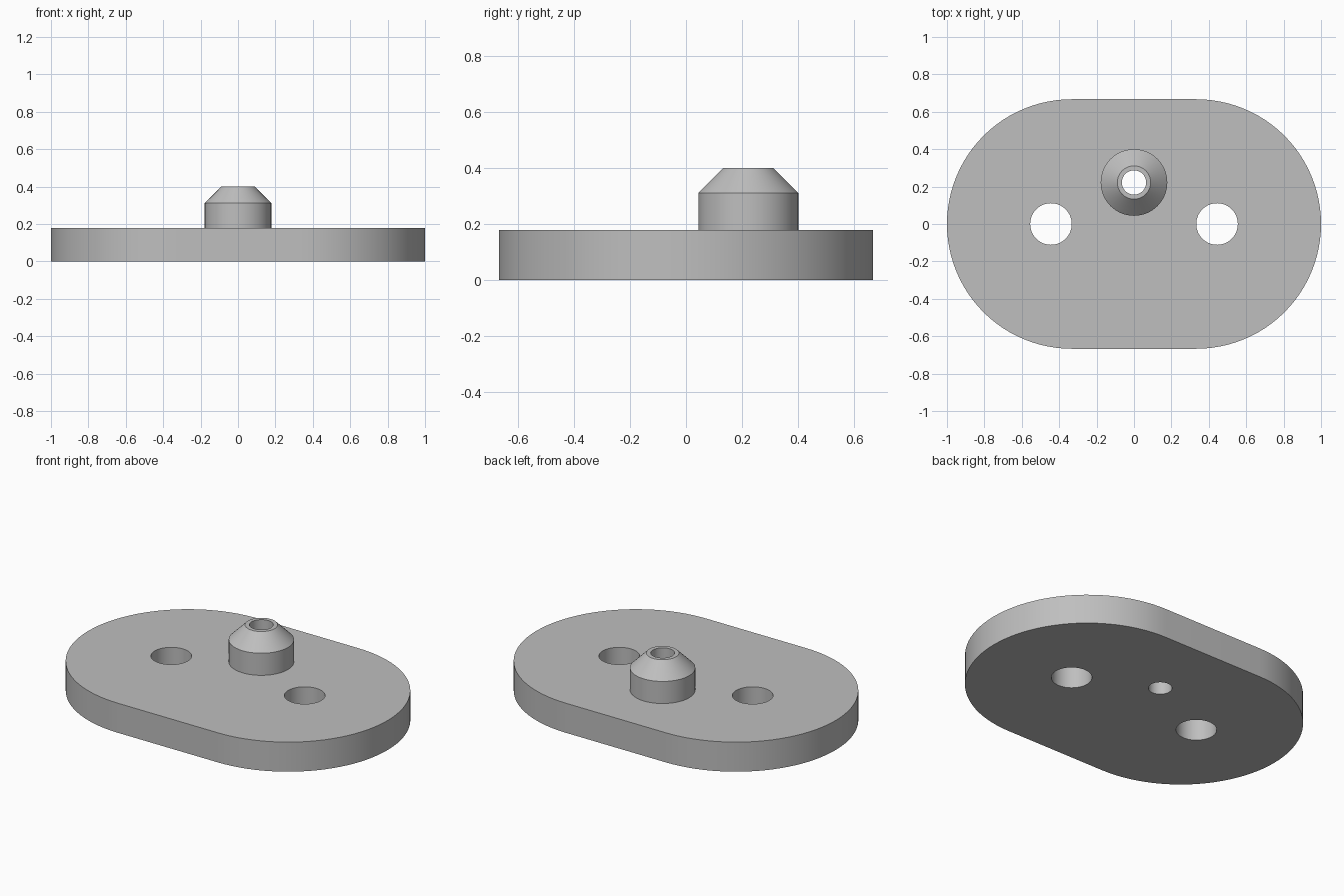
import bpy, bmesh
from math import pi, cos, sin

cube = bpy.data.objects.get("Cube")
if cube:
    bpy.data.objects.remove(cube, do_unlink=True)

PLATE_TOP = 0.178
BOSS_Y = 0.222

grey = bpy.data.materials.new("plain_grey")
grey.use_nodes = True
colour = (0.52, 0.52, 0.52, 1)
grey.diffuse_color = colour
grey.node_tree.nodes["Principled BSDF"].inputs["Base Color"].default_value = colour


def circle(radius, x=0, y=0, start=0, sweep=2 * pi, steps=64, closed=True):
    """Points along a circle or an arc."""
    count = steps if closed else steps + 1
    angles = [start + sweep * i / steps for i in range(count)]
    return [(x + radius * cos(a), y + radius * sin(a)) for a in angles]


def solid(name, sections):
    """Closed solid through matching outlines, given as (height, outline)."""
    bm = bmesh.new()
    rings = [[bm.verts.new((x, y, z)) for x, y in outline] for z, outline in sections]
    for low, high in zip(rings, rings[1:]):
        for i in range(len(low)):
            j = (i + 1) % len(low)
            bm.faces.new((low[i], low[j], high[j], high[i]))
    bm.faces.new(rings[0][::-1])
    bm.faces.new(rings[-1])
    mesh = bpy.data.meshes.new(name)
    bm.to_mesh(mesh)
    bm.free()
    mesh.materials.append(grey)
    obj = bpy.data.objects.new(name, mesh)
    bpy.context.collection.objects.link(obj)
    return obj


def combine(target, tool, operation):
    """Apply a boolean and remove the tool object."""
    mod = target.modifiers.new("boolean", "BOOLEAN")
    mod.operation, mod.solver, mod.object = operation, "EXACT", tool
    bpy.context.view_layer.objects.active = target
    bpy.ops.object.modifier_apply(modifier=mod.name)
    bpy.data.objects.remove(tool, do_unlink=True)


# Base plate with two round ends
outline = []
for centre, start in ((0.333, -pi / 2), (-0.333, pi / 2)):
    outline += circle(0.667, centre, 0, start, pi, 48, closed=False)
plate = solid("mounting_plate", [(0, outline), (PLATE_TOP, outline)])

# Raised boss with a tapered top, fused into the plate
profile = [(0.09, 0.178), (0.311, 0.178), (0.4, 0.089)]
boss = solid("boss", [(z, circle(r, 0, BOSS_Y)) for z, r in profile])
combine(plate, boss, "UNION")

# Two screw holes and the bore through the boss
for x, y, radius in ((-0.444, 0, 0.111), (0.444, 0, 0.111), (0, BOSS_Y, 0.065)):
    ring = circle(radius, x, y)
    combine(plate, solid("hole_cutter", [(-0.1, ring), (0.5, ring)]), "DIFFERENCE")

# Smooth the round walls and keep the rims sharp
bpy.ops.object.select_all(action="DESELECT")
plate.select_set(True)
bpy.context.view_layer.objects.active = plate
bpy.ops.object.shade_smooth_by_angle(angle=pi / 6)
